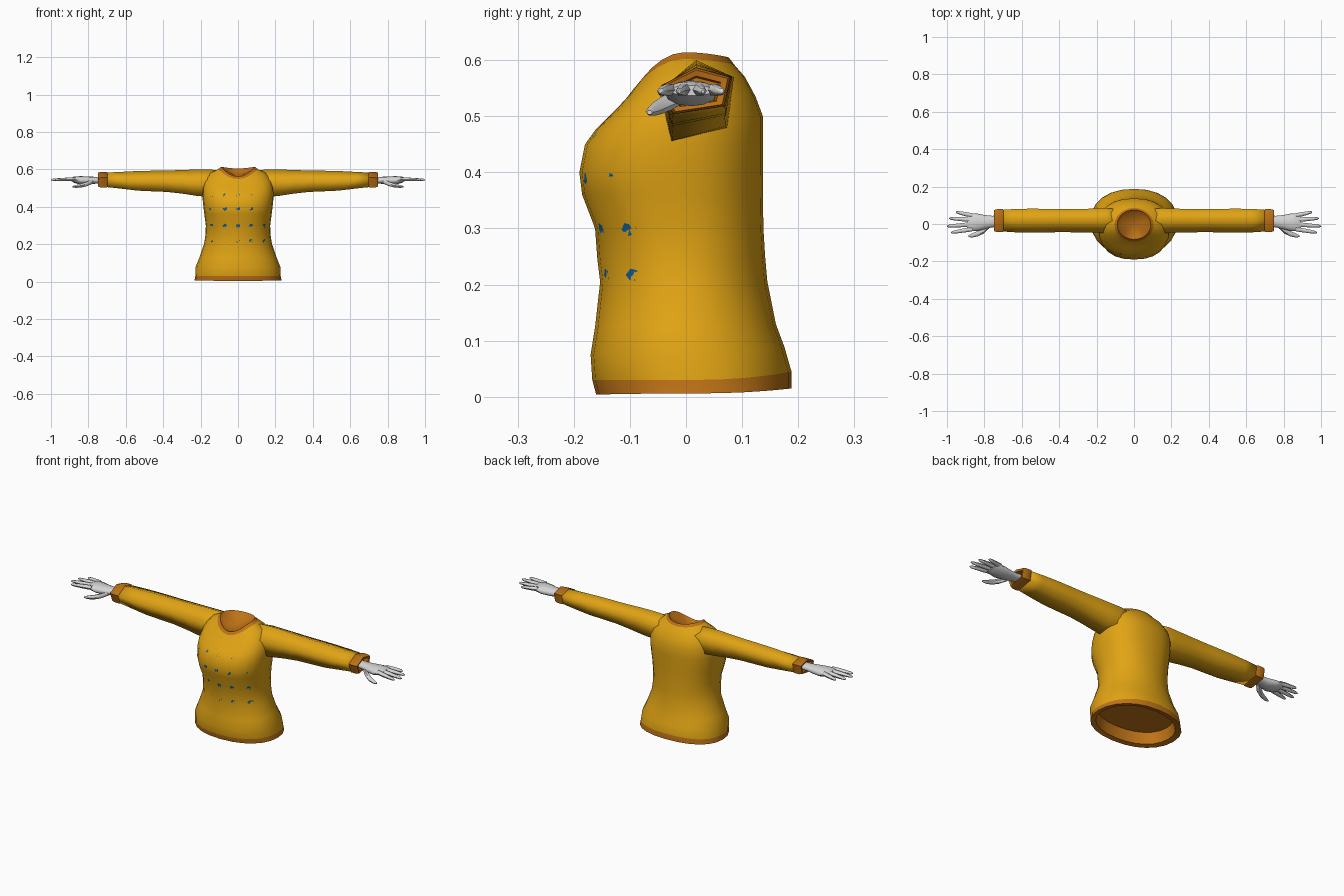
import bpy, bmesh, math
from mathutils import Vector
from mathutils.bvhtree import BVHTree

if "Cube" in bpy.data.objects:
    bpy.data.objects.remove(bpy.data.objects["Cube"])


def material(name, rgb):
    m = bpy.data.materials.new(name)
    m.diffuse_color = (*rgb, 1)
    m.use_nodes = True
    m.node_tree.nodes["Principled BSDF"].inputs["Base Color"].default_value = m.diffuse_color
    return m


YELLOW = material("yellow knit", (0.75, 0.37, 0.007))
ORANGE = material("orange trim", (0.52, 0.17, 0.008))
BLUE = material("blue dots", (0.004, 0.12, 0.32))
GREY = material("pale grey skin", (0.66, 0.66, 0.66))


def finish(name, bm, mats, mirror=False, angle=60):
    bmesh.ops.recalc_face_normals(bm, faces=bm.faces)
    me = bpy.data.meshes.new(name)
    bm.to_mesh(me)
    bm.free()
    for m in mats:
        me.materials.append(m)
    ob = bpy.data.objects.new(name, me)
    bpy.context.collection.objects.link(ob)
    bpy.ops.object.select_all(action='DESELECT')
    ob.select_set(True)
    bpy.context.view_layer.objects.active = ob
    bpy.ops.object.shade_smooth_by_angle(angle=math.radians(angle))
    if mirror:
        ob.modifiers.new("Mirror", 'MIRROR')
    return ob


def loft(rings, bm=None, mat_rule=lambda i: 0, tips=(None, None)):
    """Skin a list of equal-length point rings; a tip closes an end with a fan."""
    bm = bm or bmesh.new()
    vs = [[bm.verts.new(p) for p in r] for r in rings]
    n = len(vs[0])
    for i in range(len(vs) - 1):
        for j in range(n):
            k = (j + 1) % n
            f = bm.faces.new((vs[i][j], vs[i][k], vs[i + 1][k], vs[i + 1][j]))
            f.material_index = mat_rule(i)
    for ring, tip, i in ((vs[0], tips[0], 0), (vs[-1], tips[1], len(vs) - 2)):
        if tip is None:
            bm.faces.new(ring).material_index = mat_rule(i)
        else:
            c = bm.verts.new(tip)
            for j in range(n):
                bm.faces.new((ring[j], ring[(j + 1) % n], c)).material_index = mat_rule(i)
    return bm


# Torso: each ring = front z, side z, back z, half width, front y, back y, squareness
def torso_ring(zf, zs, zb, w, yf, yb, e=2.0, n=24):
    pts, c = [], (yf + yb) / 2
    for i in range(n):
        a = 2 * math.pi * i / n
        co, s = math.cos(a), math.sin(a)
        x = w * math.copysign(abs(co) ** (2 / e), co)
        y = c + (yb - yf) / 2 * math.copysign(abs(s) ** (2 / e), s)
        z = zs + ((zb if s > 0 else zf) - zs) * s * s
        pts.append((x, y, z))
    return pts


TORSO = [
    (.070, .070, .075, .195, -.130, .150, 2.2),   # recess inside the hem
    (.010, .012, .020, .205, -.138, .162, 2.2),
    (.004, .006, .015, .233, -.160, .188, 2.2),   # hem edge
    (.030, .030, .045, .228, -.167, .188, 2.2),   # top of hem band
    (.075, .080, .090, .226, -.170, .175, 2.2),
    (.125, .125, .130, .208, -.162, .160, 2.1),
    (.205, .200, .205, .182, -.153, .145, 2.0),
    (.245, .250, .250, .174, -.158, .141, 2.1),
    (.300, .300, .300, .172, -.162, .138, 2.2),
    (.360, .360, .360, .180, -.185, .137, 2.3),
    (.400, .400, .400, .185, -.190, .137, 2.4),
    (.450, .450, .450, .190, -.180, .137, 2.4),
    (.475, .500, .500, .190, -.162, .137, 2.3),
    (.505, .545, .535, .178, -.132, .124, 2.2),
    (.530, .582, .570, .148, -.108, .105, 2.1),
    (.548, .602, .592, .105, -.094, .086, 2.0),   # collar seam
    (.562, .614, .605, .090, -.082, .076, 2.0),   # collar edge
    (.552, .598, .592, .077, -.070, .066, 2.0),   # inside of collar
]
LAST = len(TORSO) - 2
bm = loft([torso_ring(*r) for r in TORSO],
          mat_rule=lambda i: 1 if i < 3 or i >= LAST - 1 else 0,
          tips=((0, 0.01, .072), (0, 0.0, .562)))
tree = BVHTree.FromBMesh(bm)
finish("sweater_body", bm, [YELLOW, ORANGE])

# Dots: small thin patches laid on the chest
bm = bmesh.new()
for z in (.46, .39, .298, .217):
    for x in (-.143, -.07, 0, .07, .143):
        ring = []
        for k in range(11):
            r = 0 if k == 10 else (.012 if k % 2 else .010)
            a = 2 * math.pi * k / 10
            o = Vector((x + r * math.cos(a), -1, z + r * math.sin(a)))
            hit, nor, _, _ = tree.ray_cast(o, Vector((0, 1, 0)))
            if hit:
                ring.append(bm.verts.new(hit + Vector((nor.x, nor.y, nor.z)) * .003))
        if len(ring) == 11:
            for k in range(10):
                bm.faces.new((ring[k], ring[(k + 1) % 10], ring[10]))
finish("chest_dots", bm, [BLUE])

# Sleeves: five-sided cross-section scaled along x
PENTAGON = [(0, .070), (.064, .041), (.053, -.048), (-.043, -.073), (-.064, .016)]


def sleeve_ring(x, z, sy, sz):
    return [(x, .018 + y * sy, z + dz * sz) for y, dz in PENTAGON]


SLEEVE = [(.09, .527, .95, .95), (.15, .528, 1.05, 1.02), (.21, .530, 1, 1),
          (.30, .535, .98, .88), (.38, .538, .96, .80), (.46, .539, .98, .77),
          (.54, .540, 1, .73), (.63, .543, .98, .62), (.705, .545, .90, .54)]
finish("sleeves", loft([sleeve_ring(*r) for r in SLEEVE]), [YELLOW], True, 180)

# Cuffs: flared bands with an inset end
CUFF = [(.695, .545, .85, .50), (.702, .546, .97, .59), (.735, .546, .95, .58),
        (.748, .546, .88, .52), (.745, .545, .68, .38), (.725, .545, .62, .34)]
finish("cuffs", loft([sleeve_ring(*r) for r in CUFF]), [ORANGE], True, 50)


# Hands: palm, four fingers and a thumb lofted along x
def tube(bm, sections, n):
    rings = []
    for x, y, z, ry, rz in sections:
        rings.append([(x, y + ry * math.cos(2 * math.pi * i / n),
                       z + rz * math.sin(2 * math.pi * i / n)) for i in range(n)])
    loft(rings, bm)


bm = bmesh.new()
tube(bm, [(.715, .015, .543, .030, .017), (.76, .013, .542, .031, .018),
          (.80, .010, .540, .038, .022), (.84, .009, .541, .047, .023),
          (.875, .010, .545, .048, .017), (.892, .010, .546, .042, .009)], 12)
# finger base y, tip x, tip y
for y0, x1, y1 in ((-.027, .978, -.046), (-.002, 1.0, -.012),
                   (.022, .988, .030), (.045, .952, .064)):
    secs = []
    for t, r in ((0, .012), (.35, .0115), (.7, .0095), (.93, .007), (1, .003)):
        secs.append((.865 + (x1 - .865) * t, y0 + (y1 - y0) * t,
                     .548 - .004 * t, r, r * .95))
    tube(bm, secs, 6)
tube(bm, [(.775, -.010, .535, .014, .012), (.805, -.035, .523, .017, .014),
          (.835, -.052, .514, .014, .012), (.865, -.061, .509, .011, .009),
          (.885, -.065, .507, .005, .004)], 6)
finish("hands", bm, [GREY], True, 60)
